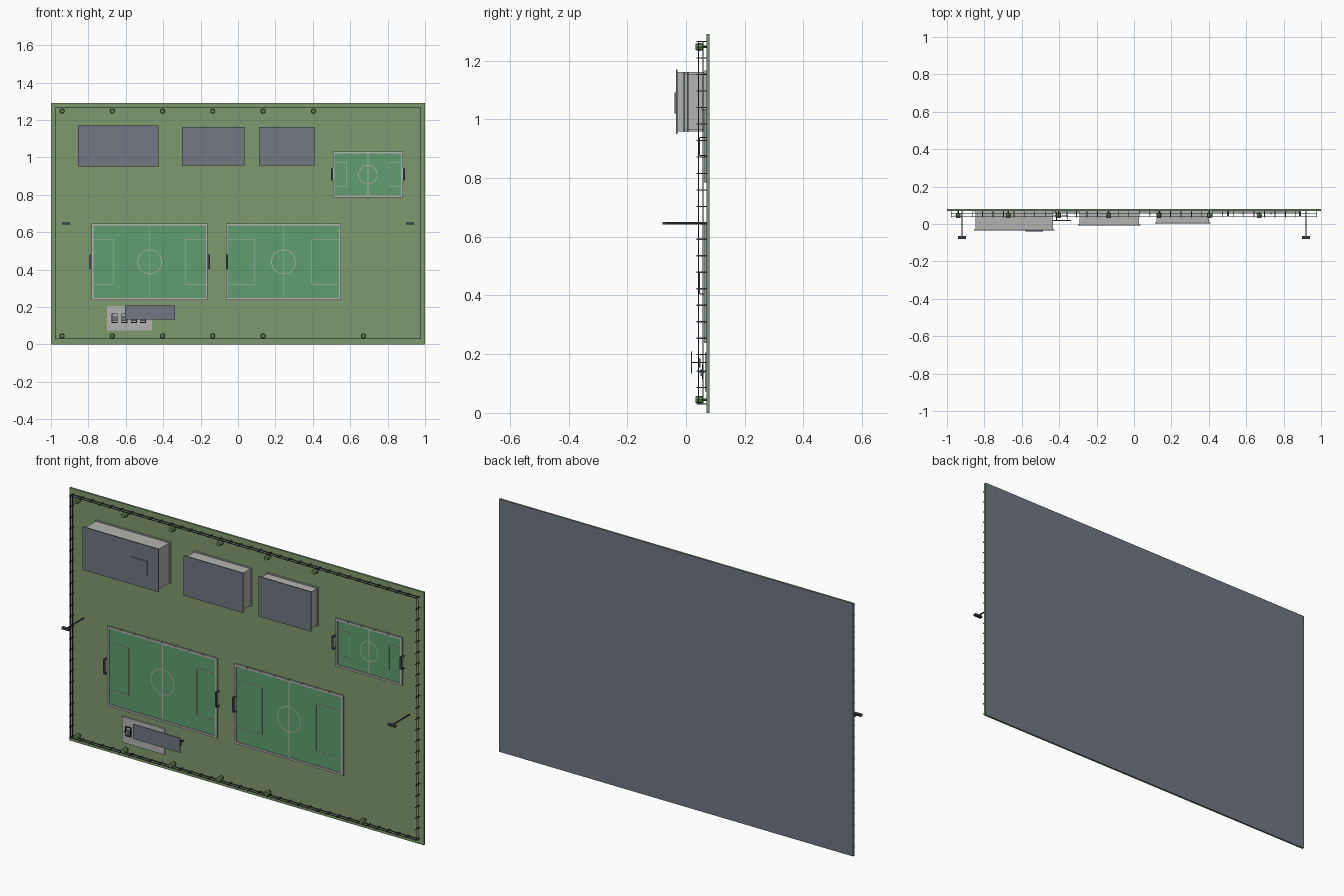
import bpy, bmesh, math
from mathutils import Matrix, Vector

if "Cube" in bpy.data.objects:
    bpy.data.objects.remove(bpy.data.objects["Cube"])


def lin(c):
    c /= 255
    return c / 12.92 if c <= 0.04045 else ((c + 0.055) / 1.055) ** 2.4


def material(name, r, g, b):
    m = bpy.data.materials.new(name)
    m.diffuse_color = (lin(r), lin(g), lin(b), 1)
    m.use_nodes = True
    m.node_tree.nodes["Principled BSDF"].inputs["Base Color"].default_value = m.diffuse_color
    return m


GRASS = material("grass green", 127, 154, 110)
TURF = material("turf green", 94, 158, 112)
LEAF = material("leaf green", 104, 138, 84)
PALE = material("pale grey", 180, 180, 177)
SLATE = material("slate grey", 112, 120, 130)
DARK = material("dark metal", 62, 68, 76)
GROUND = 0.07  # y of the grass surface; everything rises towards -y


class Part:
    """Collects boxes, cylinders and rings into one named object."""

    def __init__(self, name, mat):
        self.name, self.mat, self.bm = name, mat, bmesh.new()

    def box(self, x0, x1, y0, y1, z0, z1):
        mid = Vector((x0 + x1, y0 + y1, z0 + z1)) / 2
        m = Matrix.Translation(mid) @ Matrix.Diagonal((x1 - x0, y1 - y0, z1 - z0, 1))
        bmesh.ops.create_cube(self.bm, size=1, matrix=m)
        return self

    def cyl(self, x, z, y0, y1, r0, r1, n=8):
        m = Matrix.Translation((x, (y0 + y1) / 2, z)) @ Matrix.Rotation(math.pi / 2, 4, 'X')
        bmesh.ops.create_cone(self.bm, cap_ends=True, segments=n, radius1=r0,
                              radius2=r1, depth=y1 - y0, matrix=m)
        return self

    def ring(self, x, z, y, r, w, n=32):
        pts = []
        for i in range(n):
            a = 2 * math.pi * i / n
            pts.append([self.bm.verts.new((x + q * math.cos(a), y, z + q * math.sin(a)))
                        for q in (r - w / 2, r + w / 2)])
        for i in range(n):
            a, b = pts[i], pts[(i + 1) % n]
            self.bm.faces.new((a[0], a[1], b[1], b[0]))
        return self

    def frame(self, x0, x1, y0, y1, z0, z1, w):
        self.box(x0, x1, y0, y1, z0, z0 + w).box(x0, x1, y0, y1, z1 - w, z1)
        self.box(x0, x0 + w, y0, y1, z0 + w, z1 - w)
        return self.box(x1 - w, x1, y0, y1, z0 + w, z1 - w)

    def done(self):
        me = bpy.data.meshes.new(self.name)
        self.bm.to_mesh(me)
        self.bm.free()
        me.materials.append(self.mat)
        ob = bpy.data.objects.new(self.name, me)
        bpy.context.collection.objects.link(ob)


# Ground slab
Part("base_slab", SLATE).box(-1, 1, 0.077, 0.08, 0, 1.29).done()
Part("grass", GRASS).box(-1, 1, GROUND, 0.077, 0, 1.29).done()

# Perimeter fence: posts and two rails
FX, Z0, Z1 = 0.977, 0.03, 1.265
posts = Part("fence_posts", DARK)
for i in range(36):
    x = -FX + 2 * FX * i / 35
    for z in (Z0, Z1):
        posts.box(x - .002, x + .002, 0.036, GROUND, z - .002, z + .002)
for i in range(1, 22):
    z = Z0 + (Z1 - Z0) * i / 22
    for x in (-FX, FX):
        posts.box(x - .002, x + .002, 0.036, GROUND, z - .002, z + .002)
posts.done()
rails = Part("fence_rails", DARK)
for y in (0.041, 0.057):
    rails.frame(-FX - .001, FX + .001, y, y + .003, Z0 - .0015, Z1 + .0015, 0.003)
rails.done()

# Buildings: walls, plinth and overhanging flat roof
for i, (x0, x1, z0, z1, y) in enumerate([(-.855, -.425, .95, 1.17, -.034),
                                         (-.30, .034, .957, 1.161, -.009),
                                         (.113, .409, .957, 1.161, .003)]):
    Part(f"building_walls_{i}", PALE).box(x0 + .008, x1 - .008, y + .004, GROUND,
                                          z0 + .008, z1 - .008).done()
    Part(f"building_plinth_{i}", PALE).box(x0 + .003, x1 - .003, .063, GROUND,
                                           z0 + .003, z1 - .003).done()
    Part(f"building_roof_{i}", SLATE).box(x0, x1, y, y + .005, z0, z1).done()
Part("roof_hatch", SLATE).box(-.58, -.487, -.039, -.034, 1.02, 1.092).done()

# Sports pitches: turf, kerb, markings, goals and edge posts
for i, (x0, x1, z0, z1, pen, depth, goal, sides) in enumerate([
        (-.782, -.162, .238, .645, .12, .118, .037, (-1, 1)),
        (-.065, .550, .238, .645, .12, .155, .037, (-1,)),
        (.507, .882, .785, 1.03, .065, .075, .031, (-1, 1))]):
    cx, cz = (x0 + x1) / 2, (z0 + z1) / 2
    Part(f"pitch_turf_{i}", TURF).box(x0, x1, .066, GROUND, z0, z1).done()
    Part(f"pitch_kerb_{i}", PALE).frame(x0, x1, .061, GROUND, z0, z1, .010).done()
    lines = Part(f"pitch_lines_{i}", PALE)
    lines.box(cx - .002, cx + .002, .0645, .066, z0 + .01, z1 - .01)
    lines.ring(cx, cz, .0645, .064 if i < 2 else .05, .004)
    for s in (-1, 1):
        edge = x0 if s < 0 else x1
        inner = edge - s * depth
        a, b = sorted((edge - s * .01, inner))
        for z in (cz - pen, cz + pen):
            lines.box(a, b, .0645, .066, z - .0015, z + .0015)
        lines.box(inner - .0015, inner + .0015, .0645, .066, cz - pen, cz + pen)
    lines.done()
    goals = Part(f"goals_{i}", DARK)
    for s in sides:
        edge = x0 if s < 0 else x1
        a, b = sorted((edge, edge + s * .011))
        if i == 1:
            a, b = a + .011, b + .011
        goals.box(a, b, .044, .047, cz - goal, cz + goal)
        for z in (cz - goal, cz + goal):
            goals.box(a, b, .047, GROUND, z - .0015, z + .0015)
    goals.done()
    stubs = Part(f"pitch_edge_posts_{i}", PALE)
    n = 8 if i < 2 else 5
    for k in range(1, n):
        x = x0 + (x1 - x0) * k / n
        stubs.box(x - .002, x + .002, .052, GROUND, z1, z1 + .004)
    stubs.done()

# Exercise area: paving, canopy on posts, equipment
Part("paving", PALE).box(-.70, -.46, .064, GROUND, .073, .206).done()
Part("canopy_roof", SLATE).box(-.605, -.338, .017, .021, .134, .209).done()
legs = Part("canopy_posts", DARK)
for k in range(5):
    x = -.585 + .057 * k
    legs.box(x - .002, x + .002, .021, GROUND, .170, .174)
legs.box(-.59, -.352, .045, .049, .155, .185)
legs.done()
gear = Part("exercise_frames", DARK)
seats = Part("exercise_seats", SLATE)
for k, x in enumerate((-.660, -.608, -.557, -.508)):
    gear.frame(x - .016, x + .016, .055, .059, .115, .165, .004)
    for dx in (-.014, .014):
        gear.box(x + dx - .002, x + dx + .002, .045, .064, .138, .142)
    seats.box(x - .011, x + .011, .050, .056, .125, .148)
gear.done()
seats.done()

# Rows of small trees
crowns, trunks = Part("tree_crowns", LEAF), Part("tree_trunks", DARK)
for z, last in ((1.247, .403), (.045, .67)):
    for x in (-.94, -.672, -.403, -.135, .134, last):
        crowns.cyl(x, z, .032, .046, .0135, .011)
        crowns.cyl(x, z, .046, .060, .011, .0135)
        trunks.cyl(x, z, .060, GROUND, .004, .004, 6)
crowns.done()
trunks.done()

# Floodlights on both sides
for s, name in ((-1, "left"), (1, "right")):
    x = s * .92
    lamp = Part(f"floodlight_{name}", DARK)
    lamp.cyl(x, .646, -.07, GROUND, .0035, .0035)
    lamp.box(x - .021, x + .021, -.08, -.065, .641, .651)
    lamp.done()
